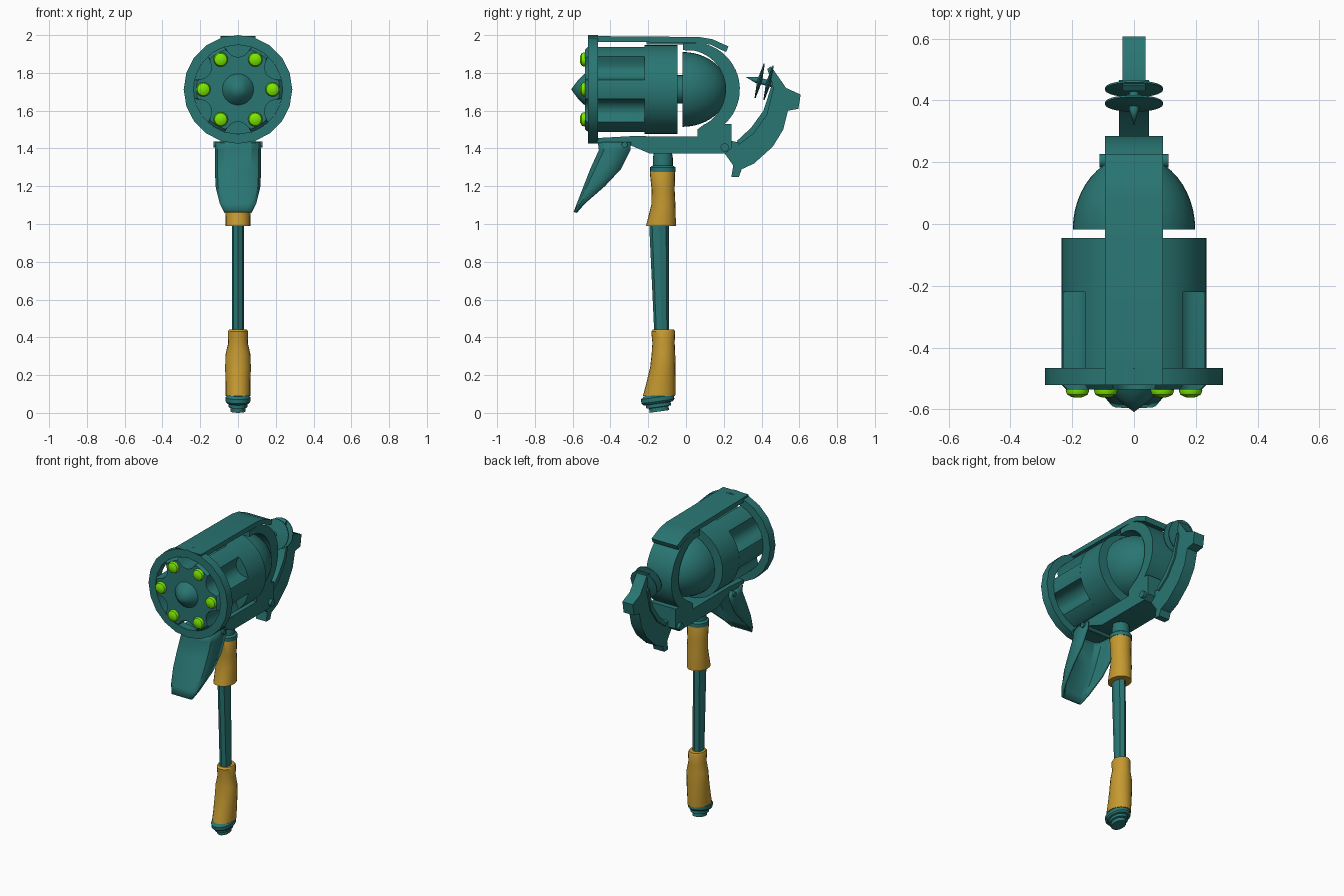
import bpy, bmesh
from math import sin, cos, pi, radians, sqrt
from mathutils import Vector, Matrix

cube = bpy.data.objects.get("Cube")
if cube:
    bpy.data.objects.remove(cube, do_unlink=True)


def material(name, rgb):
    m = bpy.data.materials.new(name)
    m.use_nodes = True
    m.diffuse_color = (*rgb, 1)
    m.node_tree.nodes["Principled BSDF"].inputs["Base Color"].default_value = (*rgb, 1)
    return m


TEAL = material("teal_metal", (0.022, 0.18, 0.17))
GOLD = material("gold_grip", (0.56, 0.32, 0.03))
GREEN = material("green_glow", (0.2, 0.8, 0.0))
AXIS_Z = 1.7125


def loft(name, rings, mat=TEAL, caps=True, loop=False, open_ring=False):
    """Bridge successive rings of points into one surface."""
    bm = bmesh.new()
    vs = [[bm.verts.new(p) for p in ring] for ring in rings]
    n = len(vs[0])
    pairs = list(zip(vs, vs[1:])) + ([(vs[-1], vs[0])] if loop else [])
    for a, b in pairs:
        for i in range(n - 1 if open_ring else n):
            j = (i + 1) % n
            bm.faces.new((a[i], a[j], b[j], b[i]))
    if caps and not loop and not open_ring:
        bm.faces.new(vs[0])
        bm.faces.new(vs[-1])
    bmesh.ops.remove_doubles(bm, verts=bm.verts, dist=0.0002)
    bmesh.ops.recalc_face_normals(bm, faces=bm.faces)
    me = bpy.data.meshes.new(name)
    bm.to_mesh(me)
    bm.free()
    me.materials.append(mat)
    me.shade_smooth()
    me.set_sharp_from_angle(angle=radians(32))
    ob = bpy.data.objects.new(name, me)
    bpy.context.collection.objects.link(ob)
    return ob


def circle(r, n, t=0.0):
    return [Vector((r * sin(2 * pi * i / n), t, r * cos(2 * pi * i / n))) for i in range(n)]


def turned(name, profile, n=32, at=(0, 0, AXIS_Z), rot=None, mat=TEAL, loop=False):
    """Turn (radius, y) points about a y-directed axis."""
    m = Matrix.Translation(at) @ (rot or Matrix())
    rings = [[m @ p for p in circle(max(r, 0.00005), n, t)] for r, t in profile]
    return loft(name, rings, mat, loop=loop)


def plate(name, outline, half, mat=TEAL, bevel=0.0):
    """Extrude a (y, z) side outline across x."""
    ob = loft(name, [[(s * half, y, z) for y, z in outline] for s in (-1, 1)], mat)
    if bevel:
        b = ob.modifiers.new("edge", "BEVEL")
        b.width = bevel
        b.limit_method = "ANGLE"
    return ob


def column(name, sections, n=20, mat=TEAL):
    """Loft upright ellipses given as (z, y_front, y_back, half_width)."""
    rings = [[(w * sin(2 * pi * i / n), (f + b) / 2 - (b - f) / 2 * cos(2 * pi * i / n), z)
              for i in range(n)] for z, f, b, w in sections]
    return loft(name, rings, mat)


# Front ring and fluted drum
turned("front_ring", [(0.2875, -0.52), (0.2875, -0.465), (0.236, -0.465), (0.236, -0.52)],
       n=20, loop=True)


def fluted(r, y, n=144):
    ring, cut = [], 0.064
    for i in range(n):
        a = 2 * pi * i / n
        d = (a + pi / 6) % (pi / 3) - pi / 6
        under = cut ** 2 - (0.236 * sin(d)) ** 2
        rad = min(r, 0.236 * cos(d) - sqrt(under)) if under > 0 else r
        ring.append((rad * sin(a), y, AXIS_Z + rad * cos(a)))
    return ring


loft("drum_front", [fluted(0.22, -0.535), fluted(0.235, -0.52), fluted(0.235, -0.22)])
turned("drum_rear", [(0.235, -0.22), (0.235, -0.045)], n=48)
turned("nose_cone", [(0.085, -0.53), (0.08, -0.54), (0.045, -0.575), (0, -0.608)])
turned("rear_hub", [(0.075, -0.05), (0.075, -0.01)])

# Six glowing tips
for k in range(6):
    a = pi / 2 + k * pi / 3
    turned(f"glow_tip_{k + 1}",
           [(0.036, -0.525), (0.038, -0.54), (0.033, -0.552), (0.018, -0.56), (0, -0.562)],
           n=16, at=(0.183 * sin(a), 0, AXIS_Z + 0.183 * cos(a)), mat=GREEN)

# Rear dome and the band that wraps it
dome = [(0.198 * cos(t * pi / 24), -0.018 + 0.24 * sin(t * pi / 24)) for t in range(13)]
turned("rear_dome", dome, n=40)
arc = [radians(80 - 7 * i) for i in range(21)]
outer = [(0.035 + 0.25 * cos(a), AXIS_Z + 0.25 * sin(a)) for a in arc]
inner = [(0.21 * cos(a), AXIS_Z + 0.21 * sin(a)) for a in reversed(arc)]
plate("dome_band", [(-0.015, 1.955)] + outer + inner + [(-0.015, 1.92)], 0.093)

# Top strap and lower frame
plate("top_strap", [(-0.52, 1.995), (0.07, 1.99), (0.14, 1.978), (0.225, 1.94), (0.212, 1.91),
                    (0.13, 1.95), (0.05, 1.96), (-0.5, 1.965)], 0.093)
plate("strap_rib", [(-0.21, 1.968), (0.1, 1.965), (0.09, 1.95), (-0.21, 1.95)], 0.06)
plate("lower_frame", [(-0.47, 1.455), (-0.29, 1.465), (0.06, 1.463), (0.06, 1.5), (0.1, 1.53),
                      (0.24, 1.53), (0.24, 1.4), (0.205, 1.372), (-0.19, 1.372),
                      (-0.29, 1.415), (-0.47, 1.43)], 0.093)
to_x = Matrix.Rotation(pi / 2, 4, "Z")
turned("hammer_pin", [(0.022, -0.112), (0.022, 0.112)], n=16, at=(0, 0.205, 1.405), rot=to_x)
turned("trigger_pin", [(0.016, -0.13), (0.016, 0.13)], n=16, at=(0, -0.325, 1.42), rot=to_x)

# Trigger guard: a tapering scoop open at the back
scoop = []
for z, front, back, w in [(1.435, -0.46, -0.29, 0.112), (1.39, -0.455, -0.295, 0.114),
                          (1.29, -0.5, -0.345, 0.115), (1.2, -0.535, -0.43, 0.112),
                          (1.11, -0.57, -0.535, 0.09), (1.062, -0.588, -0.578, 0.066)]:
    d = back - front
    half = [(w, back), (w, front + d * 0.4), (w * 0.9, front + d * 0.15), (w * 0.6, front)]
    scoop.append([(x, y, z) for x, y in half] + [(-x, y, z) for x, y in reversed(half)])
guard = loft("trigger_guard", scoop, open_ring=True)
solid = guard.modifiers.new("thickness", "SOLIDIFY")
solid.thickness = 0.014
solid.offset = 0

# Hammer arm with striker discs
plate("hammer_arm", [(0.2, 1.38), (0.25, 1.31), (0.24, 1.25), (0.28, 1.25), (0.295, 1.29),
                     (0.36, 1.32), (0.46, 1.41), (0.515, 1.5), (0.54, 1.6), (0.595, 1.61),
                     (0.607, 1.685), (0.53, 1.72), (0.45, 1.835), (0.43, 1.82), (0.458, 1.74),
                     (0.42, 1.6), (0.35, 1.5), (0.29, 1.43), (0.24, 1.44)], 0.038)
plate("hammer_rail", [(0.27, 1.44), (0.345, 1.51), (0.41, 1.6), (0.455, 1.74), (0.465, 1.72),
                      (0.43, 1.58), (0.36, 1.48), (0.28, 1.42)], 0.048)
tilt = Matrix.Rotation(radians(-15), 4, "X")
for label, y, z in [("front", 0.39, 1.758), ("rear", 0.437, 1.748)]:
    turned(f"striker_disc_{label}", [(0, -0.014), (0.03, -0.01), (0.094, -0.003),
                                    (0.094, 0.003), (0.03, 0.01), (0, 0.014)],
           n=28, at=(0, y, z), rot=tilt)
turned("striker_spike", [(0, -0.075), (0.016, -0.02), (0.016, 0.07)], n=12,
       at=(0, 0.39, 1.758), rot=tilt)

# Handle from the collar down to the end cap
column("collar", [(1.38, -0.17, -0.075, 0.05), (1.35, -0.175, -0.07, 0.054),
                  (1.31, -0.175, -0.07, 0.054), (1.3, -0.19, -0.055, 0.067),
                  (1.275, -0.19, -0.055, 0.067)])
column("upper_grip", [(1.288, -0.185, -0.062, 0.06), (1.275, -0.192, -0.058, 0.065),
                      (1.18, -0.182, -0.06, 0.062), (1.1, -0.184, -0.056, 0.064),
                      (1.02, -0.204, -0.054, 0.066), (0.99, -0.212, -0.054, 0.066)], mat=GOLD)
column("shaft", [(1.0, -0.195, -0.09, 0.033), (0.42, -0.168, -0.09, 0.033)], n=8)
column("lower_grip", [(0.442, -0.175, -0.064, 0.048), (0.43, -0.184, -0.058, 0.054),
                      (0.37, -0.178, -0.06, 0.052), (0.31, -0.182, -0.057, 0.066),
                      (0.24, -0.19, -0.056, 0.068), (0.15, -0.212, -0.056, 0.066),
                      (0.09, -0.228, -0.057, 0.066)], mat=GOLD)
to_z = Matrix.Rotation(radians(-82), 4, "X")
turned("end_cap", [(0.07, -0.026), (0.078, -0.019), (0.088, -0.012), (0.088, 0.01), (0.078, 0.02),
                   (0.066, 0.022), (0.066, 0.04), (0.052, 0.042), (0.052, 0.064)],
       n=28, at=(0, -0.15, 0.071), rot=to_z @ Matrix.Scale(0.75, 4, (1, 0, 0)))
